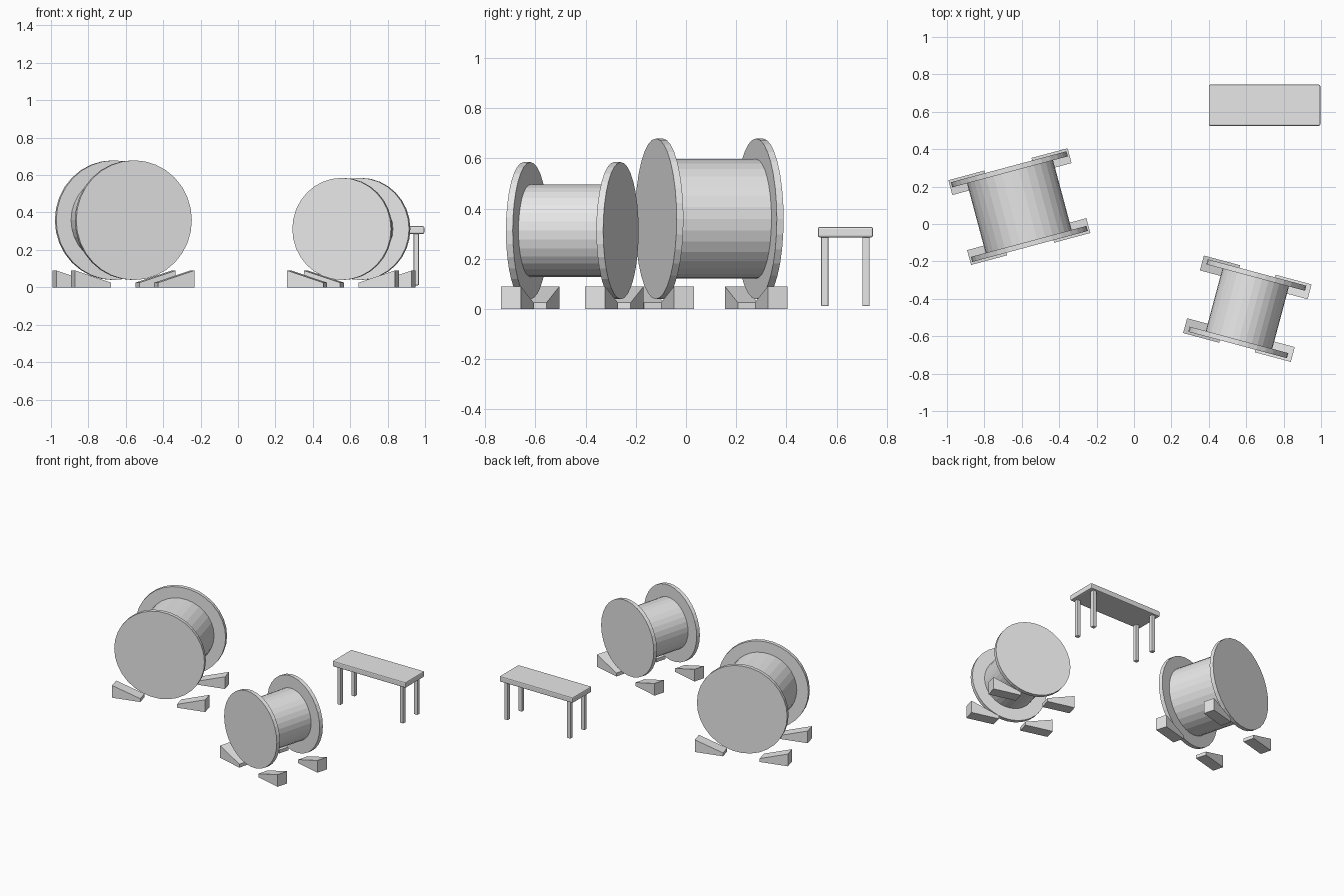
import bpy
import bmesh
import math
from mathutils import Matrix

cube = bpy.data.objects.get("Cube")
if cube:
    bpy.data.objects.remove(cube, do_unlink=True)

grey = bpy.data.materials.new("plain_grey")
grey.use_nodes = True
grey.diffuse_color = (0.8, 0.8, 0.8, 1)
grey.node_tree.nodes["Principled BSDF"].inputs["Base Color"].default_value = (0.8, 0.8, 0.8, 1)


def finish(name, bm, matrix):
    """Turn a bmesh into a named, coloured object."""
    bmesh.ops.recalc_face_normals(bm, faces=bm.faces)
    mesh = bpy.data.meshes.new(name)
    bm.to_mesh(mesh)
    bm.free()
    mesh.materials.append(grey)
    obj = bpy.data.objects.new(name, mesh)
    obj.matrix_world = matrix
    bpy.context.collection.objects.link(obj)
    return obj


def disc(name, radius, length, matrix):
    """Flat-shaded cylinder lying along local y."""
    bm = bmesh.new()
    bmesh.ops.create_cone(bm, cap_ends=True, segments=32, radius1=radius,
                          radius2=radius, depth=length,
                          matrix=Matrix.Rotation(math.pi / 2, 4, "X"))
    return finish(name, bm, matrix)


def box(name, size, centre, bevel):
    """Box with softened edges."""
    bm = bmesh.new()
    bmesh.ops.create_cube(bm, size=1, matrix=Matrix.Diagonal((*size, 1)))
    obj = finish(name, bm, Matrix.Translation(centre))
    mod = obj.modifiers.new("soft_edges", "BEVEL")
    mod.width = bevel
    mod.segments = 2
    return obj


def chock(name, outer, side, matrix):
    """Wedge with its tall end outward and its thin end under the reel."""
    length, width, tall, thin = 0.2, 0.082, 0.09, 0.025
    profile = [(outer, 0), (outer, tall), (outer - length, thin), (outer - length, 0)]
    bm = bmesh.new()
    face = bm.faces.new([bm.verts.new((side * x, -width / 2, z)) for x, z in profile])
    new = bmesh.ops.extrude_face_region(bm, geom=[face])["geom"]
    bmesh.ops.translate(bm, vec=(0, width, 0),
                        verts=[v for v in new if isinstance(v, bmesh.types.BMVert)])
    return finish(name, bm, matrix)


def reel(name, x, y, z, angle, rim, core, spread, outer):
    """Drum between two flanges, each held by a pair of chocks."""
    base = Matrix.Translation((x, y, 0)) @ Matrix.Rotation(math.radians(angle), 4, "Z")
    disc(name + "_drum", core, spread, base @ Matrix.Translation((0, 0, z)))
    for end, s in (("front", -1), ("back", 1)):
        disc(f"{name}_{end}_flange", rim, 0.028,
             base @ Matrix.Translation((0, s * spread / 2, z)))
        for hand, side in (("left", 1), ("right", -1)):
            chock(f"{name}_{end}_{hand}_chock", outer, side,
                  base @ Matrix.Translation((0, s * (spread / 2 - 0.013), 0)))


# Two cable reels, turned opposite ways
reel("large_reel", -0.613, 0.093, 0.359, 15, 0.32, 0.238, 0.413, 0.33)
reel("small_reel", 0.606, -0.453, 0.312, -15, 0.273, 0.184, 0.373, 0.298)

# Table
tx, ty = 0.698, 0.635
box("table_top", (0.596, 0.22, 0.041), (tx, ty, 0.306), 0.007)
for end, sy in (("front", -1), ("back", 1)):
    for hand, sx in (("left", 1), ("right", -1)):
        box(f"table_{end}_{hand}_leg", (0.029, 0.029, 0.28),
            (tx + sx * 0.255, ty + sy * 0.082, 0.151), 0.004)
